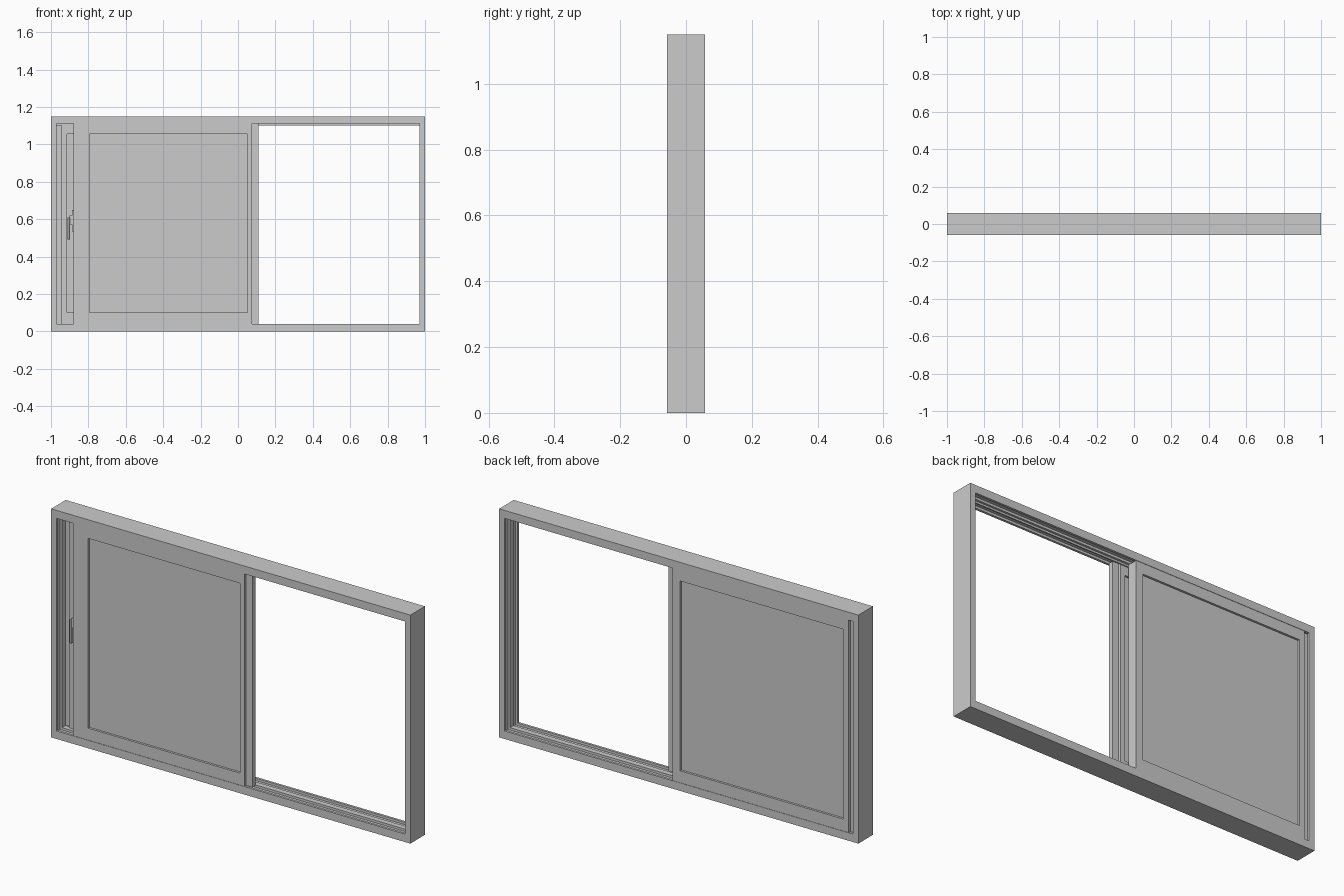
import bpy, bmesh

if "Cube" in bpy.data.objects:
    bpy.data.objects.remove(bpy.data.objects["Cube"])

# single flat colour
GREY = bpy.data.materials.new("light_grey")
GREY.diffuse_color = (0.6, 0.6, 0.6, 1)
GREY.use_nodes = True
GREY.node_tree.nodes["Principled BSDF"].inputs["Base Color"].default_value = GREY.diffuse_color


def finish(name, bm):
    bmesh.ops.recalc_face_normals(bm, faces=bm.faces[:])
    me = bpy.data.meshes.new(name)
    bm.to_mesh(me)
    bm.free()
    me.materials.append(GREY)
    ob = bpy.data.objects.new(name, me)
    bpy.context.collection.objects.link(ob)
    return ob


def box(name, x0, x1, y0, y1, z0, z1):
    bm = bmesh.new()
    bmesh.ops.create_cube(bm, size=1)
    for v in bm.verts:
        v.co.x = x1 if v.co.x > 0 else x0
        v.co.y = y1 if v.co.y > 0 else y0
        v.co.z = z1 if v.co.z > 0 else z0
    return finish(name, bm)


def ring(name, loops):
    """Closed rectangular ring; each loop is (x0, x1, z0, z1, y)."""
    bm = bmesh.new()
    rows = [[bm.verts.new(p) for p in ((a, y, c), (b, y, c), (b, y, d), (a, y, d))]
            for a, b, c, d, y in loops]
    n = len(rows)
    for i in range(n):
        p, q = rows[i], rows[(i + 1) % n]
        for k in range(4):
            m = (k + 1) % 4
            bm.faces.new((p[k], p[m], q[m], q[k]))
    return finish(name, bm)


# outer frame: mitred profile with two running grooves (x inset, z inset, y)
H, D = 1.15, 0.058
IN, GR = (0.03, 0.04), (0.018, 0.028)
half = [(IN, -0.046), (GR, -0.046), (GR, -0.014), (IN, -0.014)]
profile = [((0, 0), -D), (IN, -D)] + half
profile += [(i, -y) for i, y in reversed(half)] + [(IN, D), ((0, 0), D)]
ring("outer_frame", [(-1 + i[0], 1 - i[0], i[1], H - i[1], y) for i, y in profile])

# centre guide fin under the head
box("head_guide", -0.975, 0.975, -0.003, 0.003, 1.10, 1.115)


def sash(name, x0, x1, gx0, gx1, y0, y1, flange):
    z0, z1, gz0, gz1 = 0.04, 1.11, 0.10, 1.055
    ring(name + "_sash", [(x0, x1, z0, z1, y0), (gx0, gx1, gz0, gz1, y0),
                          (gx0, gx1, gz0, gz1, y1), (x0, x1, z0, z1, y1)])
    # pane set slightly back from both faces
    box(name + "_pane", gx0 - 0.01, gx1 + 0.01, y0 + 0.011, y1 - 0.011,
        gz0 - 0.01, gz1 + 0.01)
    # thin edge strip that runs into the jamb groove
    yc = (y0 + y1) / 2
    box(name + "_edge_strip", *flange, yc - 0.0135, yc + 0.0135, z0, z1)


sash("front", -0.88, 0.075, -0.795, 0.05, -0.056, -0.004, (0.07, 0.11))
sash("back", -0.945, 0.035, -0.915, -0.006, 0.004, 0.056, (-0.98, -0.94))

# latch on the free edge of the front sash
box("latch_plate", -0.888, -0.879, -0.042, -0.018, 0.535, 0.65)
box("latch_neck", -0.90, -0.886, -0.038, -0.022, 0.57, 0.62)
lever = box("latch_lever", -0.912, -0.898, -0.040, -0.020, 0.49, 0.61)
bev = lever.modifiers.new("soft_edges", "BEVEL")
bev.width = 0.003
bev.segments = 1
